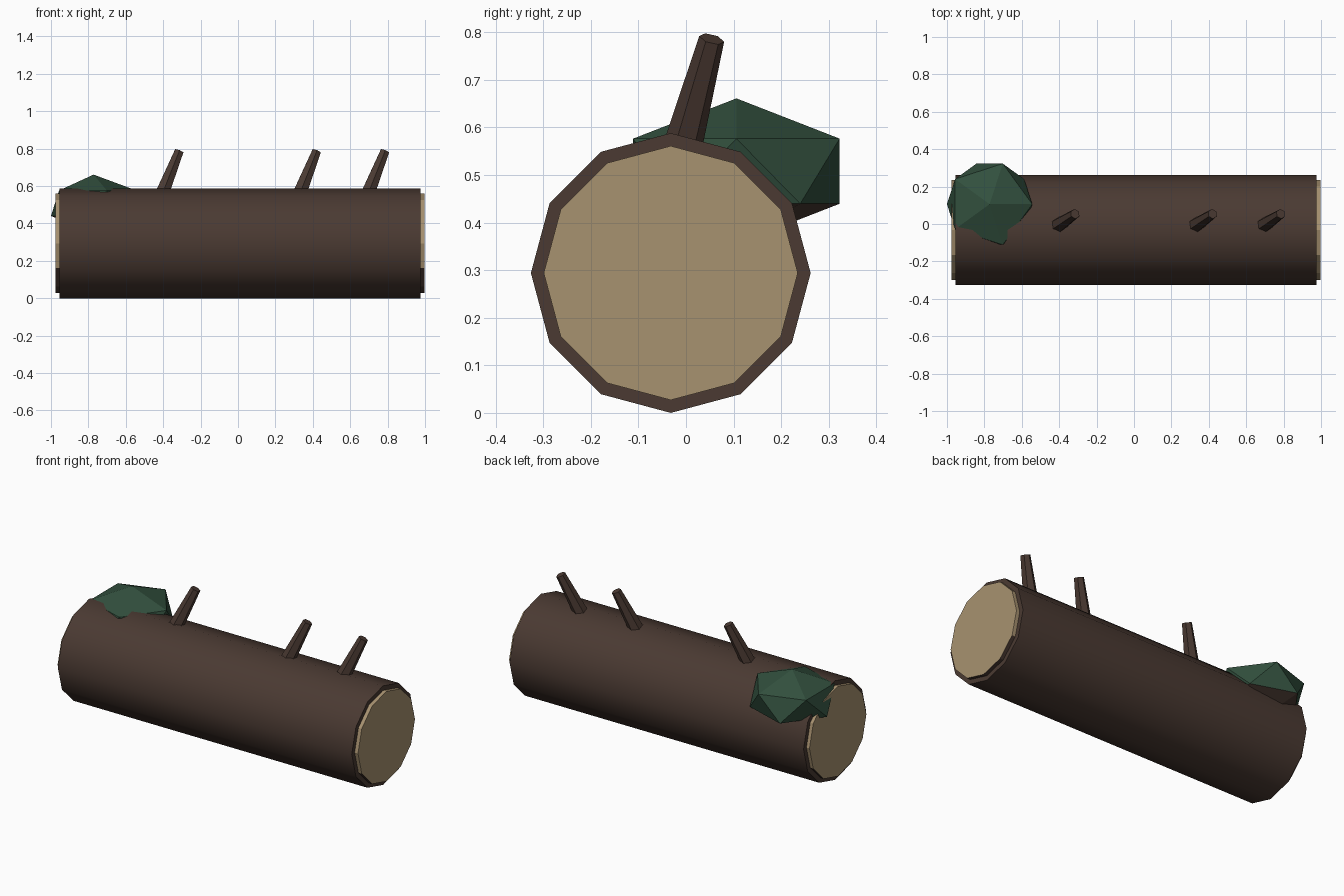
import bpy, math
from mathutils import Vector

if "Cube" in bpy.data.objects:
    bpy.data.objects.remove(bpy.data.objects["Cube"])


def material(name, rgb):
    m = bpy.data.materials.new(name)
    m.diffuse_color = (*rgb, 1)
    m.use_nodes = True
    m.node_tree.nodes["Principled BSDF"].inputs["Base Color"].default_value = m.diffuse_color
    return m


bark = material("bark_brown", (0.069, 0.042, 0.032))
wood = material("cut_wood_tan", (0.39, 0.287, 0.162))
moss_green = material("moss_green", (0.032, 0.08, 0.048))

CY, CZ = -0.032, 0.294      # log axis


def tapered(name, a, b, r1, r2, sides, mat):
    """Cone frustum from point a to point b."""
    a, b = Vector(a), Vector(b)
    bpy.ops.mesh.primitive_cone_add(vertices=sides, radius1=r1, radius2=r2,
                                    depth=(b - a).length, location=(a + b) / 2)
    ob = bpy.context.object
    ob.name = name
    ob.rotation_euler = (b - a).to_track_quat('Z', 'Y').to_euler()
    ob.data.materials.append(mat)
    return ob


def brown_underside(ob):
    """Give faces that point down the bark colour."""
    bpy.context.view_layer.update()
    ob.data.materials.append(bark)
    rot = ob.matrix_world.to_3x3().inverted().transposed()
    for p in ob.data.polygons:
        if (rot @ p.normal).normalized().z < -0.5:
            p.material_index = 1


# trunk
log = tapered("log_trunk", (-0.955, CY, CZ), (0.975, CY, CZ), 0.294, 0.294, 12, bark)
bpy.ops.object.shade_smooth_by_angle(angle=math.radians(40))

# cut ends
for name, x0, x1 in (("cut_end_left", -0.975, -0.925), ("cut_end_right", 0.945, 0.997)):
    brown_underside(tapered(name, (x0, CY, CZ), (x1, CY, CZ), 0.267, 0.267, 12, wood))

# leaning branch stubs
for i, dx in enumerate((0, 0.735, 1.1)):
    tip = Vector((-0.315 + dx, 0.054, 0.786))
    base = tip - Vector((0.108, 0.073, 0.27))
    tapered(f"branch_stub_{i + 1}", base, tip, 0.044, 0.027, 6, bark)

# moss clump
bpy.ops.mesh.primitive_ico_sphere_add(subdivisions=1, radius=0.255,
                                      location=(-0.772, 0.106, 0.508))
moss = bpy.context.object
moss.name = "moss_clump"
moss.scale = (1, 1, 0.6)
moss.data.materials.append(moss_green)
brown_underside(moss)
